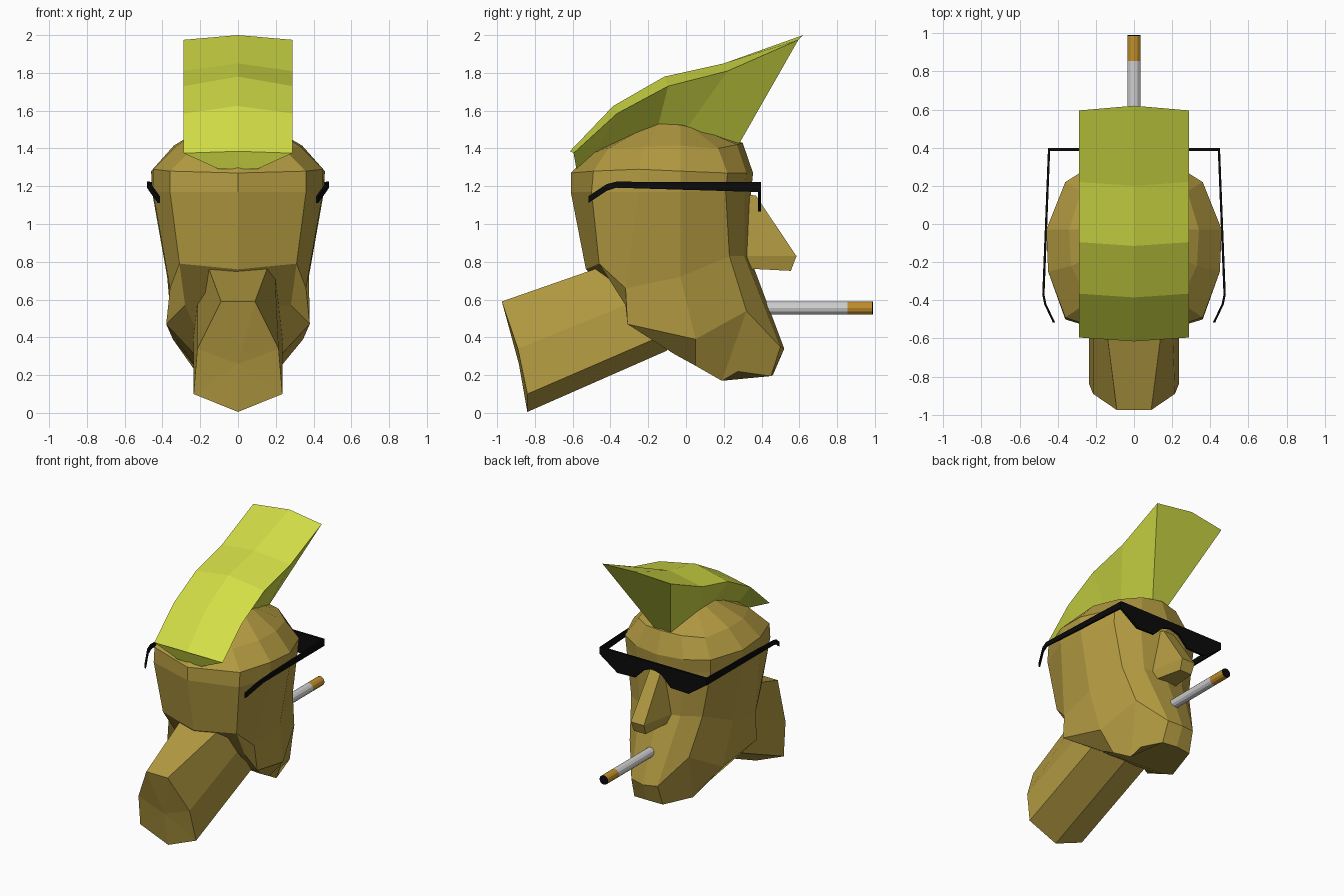
import bpy, bmesh, math
from mathutils import Vector

if "Cube" in bpy.data.objects:
    bpy.data.objects.remove(bpy.data.objects["Cube"])


def material(name, rgb):
    m = bpy.data.materials.new(name)
    m.diffuse_color = (*rgb, 1)
    m.use_nodes = True
    m.node_tree.nodes["Principled BSDF"].inputs["Base Color"].default_value = m.diffuse_color
    return m


SKIN = material("tan skin", (0.45, 0.325, 0.053))
HAIR = material("lime hair", (0.66, 0.74, 0.062))
BLACK = material("black", (0.003, 0.003, 0.003))
WHITE = material("paper white", (0.62, 0.62, 0.62))
AMBER = material("amber", (0.52, 0.27, 0.025))


def finish(name, bm, mats):
    bmesh.ops.recalc_face_normals(bm, faces=bm.faces)
    me = bpy.data.meshes.new(name)
    bm.to_mesh(me)
    bm.free()
    for m in mats:
        me.materials.append(m)
    ob = bpy.data.objects.new(name, me)
    bpy.context.collection.objects.link(ob)
    return ob


def loft(name, rings, mat, tip=None):
    """Skin closed rings together; tip is an optional centre point of the first cap."""
    bm = bmesh.new()
    rows = [[bm.verts.new(p) for p in r] for r in rings]
    n = len(rows[0])
    for a, b in zip(rows, rows[1:]):
        for i in range(n):
            j = (i + 1) % n
            bm.faces.new((a[i], a[j], b[j], b[i]))
    bm.faces.new(rows[-1])
    if tip:
        t = bm.verts.new(tip)
        for i in range(n):
            bm.faces.new((rows[0][i], rows[0][(i + 1) % n], t))
    else:
        bm.faces.new(rows[0])
    return finish(name, bm, [mat])


def mirrored(half):
    """Half ring (starting and ending on x = 0 or beside it) to a full ring."""
    return half + [(-x, y, z) for x, y, z in reversed(half) if x > 0]


# Head: rings from under the jaw to the crown, rear centre to front centre
head = [
    [(0, -.14, .36), (.18, -.12, .35), (.23, -.06, .31), (.23, .05, .25),
     (.19, .19, .17), (.12, .45, .195), (0, .46, .2)],
    [(0, -.30, .56), (.28, -.32, .57), (.38, -.31, .47), (.345, .05, .39),
     (.25, .32, .54), (.11, .50, .35), (0, .52, .34)],
    [(0, -.53, .76), (.31, -.46, .79), (.36, -.32, .66), (.375, -.03, .72),
     (.30, .23, .83), (.17, .31, .83), (0, .34, .82)],
    [(0, -.61, 1.17), (.36, -.50, 1.17), (.45, -.25, 1.17), (.455, -.03, 1.17),
     (.355, .21, 1.17), (.2, .31, 1.17), (0, .345, 1.17)],
    [(0, -.61, 1.27), (.36, -.49, 1.28), (.45, -.25, 1.29), (.46, -.03, 1.28),
     (.36, .22, 1.27), (.2, .32, 1.27), (0, .355, 1.27)],
    [(0, -.49, 1.39), (.24, -.41, 1.40), (.33, -.22, 1.41), (.34, -.03, 1.415),
     (.28, .17, 1.40), (.15, .27, 1.42), (0, .30, 1.43)],
    [(0, -.22, 1.51), (.1, -.2, 1.52), (.15, -.14, 1.53), (.15, -.03, 1.525),
     (.12, .03, 1.51), (.06, .06, 1.51), (0, .07, 1.51)],
]
loft("head", [mirrored(r) for r in head], SKIN)

# Neck: slanted prism running back and down, with a dented end
neck = [
    [(0, -.84, .005), (.235, -.84, .10), (.215, -.89, .34), (.09, -.975, .59)],
    [(0, -.10, .33), (.235, -.10, .42), (.215, -.10, .66), (.19, -.20, .86)],
]
loft("neck", [mirrored(r) for r in neck], SKIN, tip=(0, -.885, .26))

# Nose: wedge from the brow to a blunt tip
nose = [
    [(.05, .30, 1.16), (.045, .37, 1.15)],
    [(.11, .28, .83), (.055, .585, .83)],
    [(.09, .30, .765), (.05, .555, .752)],
]
loft("nose", [mirrored(r) for r in nose], SKIN)

# Crest of hair: (top y, top z, edge drop, base y, base z, base half width)
crest = [
    (-.615, 1.385, .01, -.58, 1.29, .10),
    (-.385, 1.625, .04, -.48, 1.38, .11),
    (-.115, 1.78, .05, -.15, 1.51, .13),
    (.20, 1.85, .04, .0, 1.50, .12),
    (.62, 2.0, .025, .27, 1.405, .06),
]
rings = []
for ty, tz, drop, by, bz, bw in crest:
    ey = ty + (-.025 if ty > .5 else .02)
    rings.append(mirrored([(0, ty, tz), (.288, ey, tz - drop), (bw, by, bz)]))
loft("hair_crest", rings, HAIR)

# Sunglasses front: one thin plate with two angular lenses
half = [(0, 1.17), (.07, 1.15), (.15, 1.07), (.30, 1.065), (.45, 1.17), (.45, 1.222)]
loft("glasses_front",
     [mirrored([(x, y, z) for x, z in half]) for y in (.382, .398)], BLACK)

# Sunglasses arms: flat bars that hook down and inwards behind the ears
arm = [(.445, .395, 1.195, .052), (.475, -.37, 1.208, .032),
       (.465, -.42, 1.193, .036), (.42, -.515, 1.13, .036)]
for side, name in ((1, "right_arm"), (-1, "left_arm")):
    loft("glasses_" + name,
         [[(side * (x + dx), y, z + dz * h / 2)
           for dx, dz in ((-.006, -1), (.006, -1), (.006, 1), (-.006, 1))]
          for x, y, z, h in arm], BLACK)


# Cigarette: paper tube, amber end and dark end disc
def tube(name, y0, y1, radius, mat, sides=12):
    ring = [(radius * math.cos(a), radius * math.sin(a) + .555)
            for a in (2 * math.pi * i / sides for i in range(sides))]
    return loft(name, [[(x, y, z) for x, z in ring] for y in (y0, y1)], mat)


tube("cigarette_paper", .30, .855, .035, WHITE)
tube("cigarette_end", .855, .986, .035, AMBER)
tube("cigarette_tip", .986, .99, .035, BLACK)
